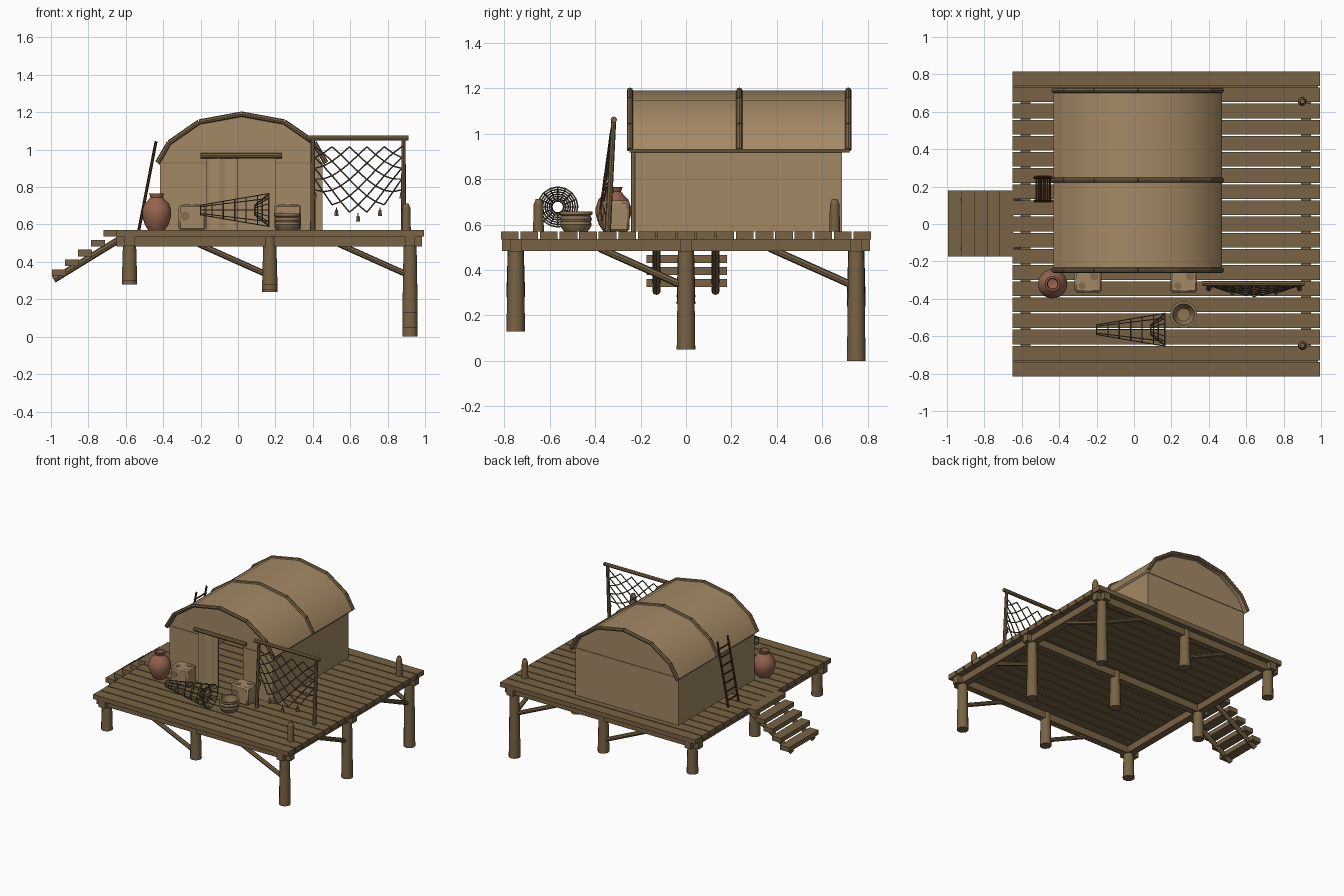
import bpy, bmesh
from math import sin, cos, pi, radians
from mathutils import Vector, Matrix

cube = bpy.data.objects.get("Cube")
if cube:
    bpy.data.objects.remove(cube, do_unlink=True)


def material(name, r, g, b):
    m = bpy.data.materials.new(name)
    m.use_nodes = True
    m.diffuse_color = (r, g, b, 1)
    m.node_tree.nodes["Principled BSDF"].inputs["Base Color"].default_value = (r, g, b, 1)
    return m


WOOD = material("weathered wood", .19, .125, .058)
CANVAS = material("tan canvas", .37, .25, .13)
STAIN = material("canvas stain", .23, .15, .07)
DARK = material("dark red wood", .07, .026, .008)
CLAY = material("red clay", .30, .125, .075)
ROPE = material("rope brown", .13, .09, .05)
BASIN = material("basin brown", .26, .175, .09)
made = []


def finish(bm, name, mat):
    bmesh.ops.recalc_face_normals(bm, faces=bm.faces[:])
    me = bpy.data.meshes.new(name)
    bm.to_mesh(me)
    bm.free()
    me.materials.append(mat)
    ob = bpy.data.objects.new(name, me)
    bpy.context.collection.objects.link(ob)
    made.append(ob)
    return ob


def box(bm, x0, x1, y0, y1, z0, z1):
    m = Matrix.Translation(((x0 + x1) / 2, (y0 + y1) / 2, (z0 + z1) / 2))
    bmesh.ops.create_cube(bm, size=1, matrix=m @ Matrix.Diagonal((x1 - x0, y1 - y0, z1 - z0, 1)))


def rod(bm, a, b, r, r2=None, n=10):
    a, b = Vector(a), Vector(b)
    d = b - a
    m = Matrix.Translation((a + b) / 2) @ d.to_track_quat('Z', 'Y').to_matrix().to_4x4()
    bmesh.ops.create_cone(bm, cap_ends=True, segments=n, radius1=r, radius2=r2 or r,
                          depth=d.length, matrix=m)


def prism(bm, outline, y0, y1):
    """Extrude an x-z outline along y."""
    f = bm.faces.new([bm.verts.new((x, y0, z)) for x, z in outline])
    new = bmesh.ops.extrude_face_region(bm, geom=[f])["geom"]
    verts = [v for v in new if isinstance(v, bmesh.types.BMVert)]
    bmesh.ops.translate(bm, verts=verts, vec=(0, y1 - y0, 0))


def lathe(name, mat, x, y, profile, n=24):
    bm = bmesh.new()
    vs = [bm.verts.new((x + r, y, z)) for r, z in profile]
    edges = [bm.edges.new(p) for p in zip(vs, vs[1:])]
    bmesh.ops.spin(bm, geom=vs + edges, cent=(x, y, 0), axis=(0, 0, 1), angle=2 * pi,
                   steps=n, use_duplicate=False)
    bmesh.ops.remove_doubles(bm, verts=bm.verts[:], dist=.0005)
    return finish(bm, name, mat)


# Deck planks
DECK = .57
bm = bmesh.new()
pitch = 1.64 / 19
for i in range(19):
    y = -.82 + i * pitch
    box(bm, -.65, .995, y + .004, y + pitch - .004, .535, DECK)
finish(bm, "deck_planks", WOOD)

# Beams below the deck
bm = bmesh.new()
for y in (-.75, 0, .75):
    box(bm, -.65, .985, y - .025, y + .025, .482, .537)
for x in (-.58, .92):
    box(bm, x - .027, x + .027, -.81, .81, .484, .536)
finish(bm, "deck_beams", WOOD)

# Stilts standing on sloping ground
bm = bmesh.new()
stilt_feet = {-.58: (.3, .28, .28), .17: (.28, .25, .24), .92: (.13, .05, 0)}
for x, feet in stilt_feet.items():
    for y, z in zip((-.75, 0, .75), feet):
        rod(bm, (x, y, z), (x, y, .535), .041, .034, 12)
finish(bm, "stilts", WOOD)

# Diagonal braces
bm = bmesh.new()
for x in (.17, .92):
    for y in (-.75, .75):
        rod(bm, (x - .38, y, .495), (x, y, .325), .016, n=8)
for y in (0, .75):
    rod(bm, (.92, y - .38, .495), (.92, y, .325), .016, n=8)
finish(bm, "braces", WOOD)

# Stairs
bm = bmesh.new()
for i in range(5):
    x, z = -.718 - i * .069, DECK - i * .0525
    box(bm, x, x + .075, -.175, .18, z - .035, z)
finish(bm, "stair_treads", WOOD)
bm = bmesh.new()
for y in (-.13, .13):
    rod(bm, (-.985, y, .305), (-.61, y, .535), .018, n=8)
finish(bm, "stair_stringers", WOOD)

# Mooring posts
bm = bmesh.new()
for y in (-.65, .655):
    rod(bm, (.9, y, DECK), (.9, y, .69), .024, .021, 12)
    rod(bm, (.9, y, .69), (.9, y, .712), .021, .012, 12)
finish(bm, "mooring_posts", WOOD)

# Barrel roof and its ribs
CX = .02
half = [(.45, .93), (.388, 1.037), (.228, 1.148), (0, 1.19)]


def arch(inset):
    right = [(w - inset * .8, z - inset) for w, z in half]
    right[-1] = (0, half[-1][1] - inset)
    return [(CX + w, z) for w, z in right] + [(CX - w, z) for w, z in right[-2::-1]]


bm = bmesh.new()
prism(bm, arch(0) + arch(.012)[::-1], -.25, .72)
finish(bm, "roof", CANVAS)
bm = bmesh.new()
for y in (-.247, .235, .715):
    pts = arch(0)
    for a, b in zip(pts, pts[1:]):
        rod(bm, (a[0], y, a[1]), (b[0], y, b[1]), .014, n=8)
finish(bm, "roof_ribs", WOOD)

# Canvas walls, with a doorway at the front
L, R = CX - .438, CX + .432
gable = [(min(max(x, L), R), z) for x, z in arch(.01)]
door = [(L, DECK), (-.17, DECK), (-.17, .955), (.2, .955), (.2, DECK), (R, DECK)]
bm = bmesh.new()
prism(bm, door + gable, -.225, -.213)
finish(bm, "front_wall", CANVAS)
bm = bmesh.new()
prism(bm, [(L, DECK), (R, DECK)] + gable, .676, .688)
finish(bm, "back_wall", CANVAS)
bm = bmesh.new()
for x in (L, R - .012):
    box(bm, x, x + .012, -.222, .685, DECK, .935)
finish(bm, "side_walls", CANVAS)
bm = bmesh.new()
for y0 in (-.228, .685):
    box(bm, L, -.17 if y0 < 0 else R, y0, y0 + .006, .926, .932)
    box(bm, .2, R, y0, y0 + .006, .926, .932)
finish(bm, "wall_seams", STAIN)

# Door curtain with shallow folds, and the lintel
bm = bmesh.new()
front = [(-.17 + .17 * i / 16, -.238 + .005 * sin(i * pi / 4)) for i in range(17)]
f = bm.faces.new([bm.verts.new((x, y, DECK)) for x, y in front]
                 + [bm.verts.new((x, y + .008, DECK)) for x, y in front[::-1]])
top = bmesh.ops.extrude_face_region(bm, geom=[f])["geom"]
bmesh.ops.translate(bm, verts=[v for v in top if isinstance(v, bmesh.types.BMVert)],
                    vec=(0, 0, .39))
finish(bm, "door_curtain", CANVAS)
bm = bmesh.new()
rod(bm, (-.2, -.24, .968), (.235, -.24, .968), .015, n=8)
finish(bm, "door_lintel", WOOD)

# Cargo bales with stains
for side, x in (("right", -.317), ("left", .195)):
    bm = bmesh.new()
    box(bm, x, x + .143, -.365, -.25, DECK, .705)
    bmesh.ops.bevel(bm, geom=bm.edges[:], offset=.009, segments=1, affect='EDGES')
    finish(bm, side + "_bale", CANVAS)
    bm = bmesh.new()
    rod(bm, (x + .034, -.367, .645), (x + .034, -.36, .645), .026, n=7)
    rod(bm, (x + .105, -.28, .70), (x + .105, -.28, .707), .024, n=7)
    rod(bm, (x + .04, -.33, .70), (x + .04, -.33, .707), .02, n=7)
    finish(bm, side + "_bale_stains", STAIN)

# Clay jar and basin
lathe("clay_jar", CLAY, -.435, -.32, [
    (0, .57), (.045, .57), (.064, .60), (.078, .645), (.078, .675), (.066, .71), (.042, .735),
    (.034, .745), (.04, .765), (.03, .765), (.026, .74), (.05, .70), (0, .66)])
lathe("basin", BASIN, .265, -.485, [
    (0, .57), (.052, .57), (.064, .585), (.07, .60), (.066, .613), (.071, .625), (.064, .638),
    (.072, .645), (.072, .658), (.058, .658), (.052, .62), (.035, .595), (0, .59)])

# Conical fish trap lying on its side
bm = bmesh.new()


def ring(x, r, n=16, t=.0035):
    pts = [(x, -.565 + r * cos(2 * pi * i / n), .677 + r * sin(2 * pi * i / n)) for i in range(n)]
    for i in range(n):
        rod(bm, pts[i - 1], pts[i], t, n=5)
    return pts


hoops = [ring(-.2 + .365 * k / 6, .026 + .062 * k / 6) for k in range(7)]
funnel = ring(.09, .028)
ring(.13, .056)
for i in range(16):
    rod(bm, hoops[-1][i], funnel[i], .003, n=5)
    if i % 2 == 0:
        rod(bm, hoops[0][i], hoops[-1][i], .003, n=5)
finish(bm, "fish_trap", ROPE)

# Net frame
bm = bmesh.new()
for x in (.4, .885):
    rod(bm, (x, -.345, DECK), (x, -.318, 1.07), .014, .011, 8)
rod(bm, (.365, -.318, 1.062), (.912, -.318, 1.062), .014, n=8)
finish(bm, "net_frame", WOOD)


# Sagging fishing net with weights
def net_point(i, j):
    u, v = i / 10, j / 8
    belly = 1 - (2 * u - 1) ** 2
    low = .785 - .125 * belly
    return Vector((.41 + .465 * u, -.33 - .05 * v * belly, 1.015 + (low - 1.015) * v))


bm = bmesh.new()
for i in range(10):
    for j in range(8):
        a, b = (j, j + 1) if (i + j) % 2 == 0 else (j + 1, j)
        rod(bm, net_point(i, a), net_point(i + 1, b), .0042, n=5)
for i in (0, 10):
    rod(bm, net_point(i, 0), (.4 + .0485 * i, -.318, 1.06), .004, n=5)
finish(bm, "fishing_net", ROPE)
bm = bmesh.new()
for i in (0, 2.5, 5, 7.5, 10):
    p = net_point(i, 8)
    rod(bm, p, p - Vector((0, 0, .02)), .003, n=5)
    rod(bm, p - Vector((0, 0, .045)), p - Vector((0, 0, .015)), .013, .009, 6)
finish(bm, "net_weights", WOOD)

# Ladder leaning against the side wall
bm = bmesh.new()
foot, head = Vector((-.53, 0, DECK)), Vector((-.438, 0, 1.045))
for y in (.125, .248):
    rod(bm, foot + Vector((0, y, 0)), head + Vector((0, y, 0)), .008, n=6)
for k in range(7):
    p = foot.lerp(head, .1 + k * .13)
    rod(bm, p + Vector((0, .115, 0)), p + Vector((0, .258, 0)), .006, n=6)
finish(bm, "ladder", DARK)

# Smooth rounded parts and keep hard edges sharp
bpy.ops.object.select_all(action='DESELECT')
for ob in made:
    ob.select_set(True)
bpy.context.view_layer.objects.active = made[0]
bpy.ops.object.shade_smooth_by_angle(angle=radians(37))
